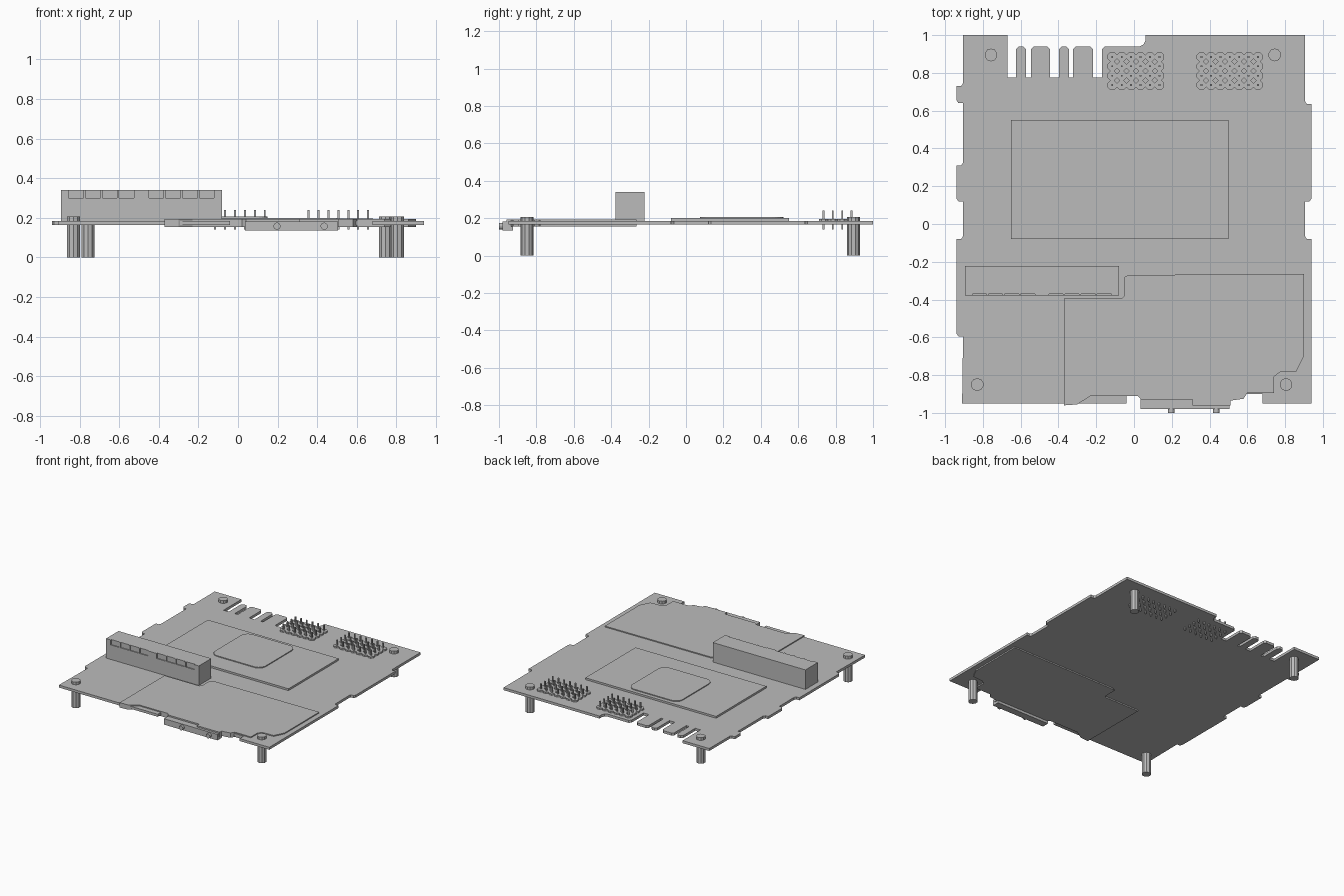
import bpy, bmesh, math

cube = bpy.data.objects.get("Cube")
if cube:
    bpy.data.objects.remove(cube, do_unlink=True)

grey = bpy.data.materials.new("plain grey")
grey.use_nodes = True
COLOUR = (0.5, 0.5, 0.5, 1)
grey.diffuse_color = COLOUR
grey.node_tree.nodes["Principled BSDF"].inputs["Base Color"].default_value = COLOUR


def finish(name, bm):
    bmesh.ops.recalc_face_normals(bm, faces=bm.faces)
    mesh = bpy.data.meshes.new(name)
    bm.to_mesh(mesh)
    bm.free()
    mesh.materials.append(grey)
    obj = bpy.data.objects.new(name, mesh)
    bpy.context.scene.collection.objects.link(obj)
    return obj


def add_prism(bm, outline, low, high):
    """Extrude a closed plan outline from low to high."""
    face = bm.faces.new([bm.verts.new((x, y, low)) for x, y in outline])
    top = bmesh.ops.extrude_face_region(bm, geom=[face])["geom"]
    verts = [v for v in top if isinstance(v, bmesh.types.BMVert)]
    bmesh.ops.translate(bm, vec=(0, 0, high - low), verts=verts)


def prism(name, outline, low, high):
    bm = bmesh.new()
    add_prism(bm, outline, low, high)
    return finish(name, bm)


def rect(x1, x2, y1, y2):
    return [(x1, y1), (x2, y1), (x2, y2), (x1, y2)]


def ring(x, y, radius, sides):
    angles = [math.tau * (i + 0.5) / sides for i in range(sides)]
    return [(x + radius * math.cos(a), y + radius * math.sin(a)) for a in angles]


def rounded(x1, x2, y1, y2, r, steps=6):
    points = []
    corners = [(x2 - r, y2 - r), (x1 + r, y2 - r), (x1 + r, y1 + r), (x2 - r, y1 + r)]
    for quarter, (cx, cy) in enumerate(corners):
        for i in range(steps + 1):
            a = math.pi / 2 * (quarter + i / steps)
            points.append((cx + r * math.cos(a), cy + r * math.sin(a)))
    return points


def stepped_side(inner, outer, breaks):
    """Side edge that jumps between two x positions, with small chamfers."""
    points, now, other = [], inner, outer
    for y in breaks:
        points += [(now, y + 0.015), (now + (other - now) * 0.3, y), (other, y)]
        now, other = other, now
    return points


BOARD_LOW, BOARD_TOP = 0.165, 0.185
FINGER_ROOT, FINGER_TIP, CUT = 0.775, 0.94, 0.015

# Main board: fingered back edge, stepped sides, notched front
board = [(-0.905, 1), (-0.67, 1), (-0.67, FINGER_ROOT)]
for a, b in [(-0.624, -0.571), (-0.545, -0.444), (-0.397, -0.344), (-0.323, -0.217)]:
    board += [(a, FINGER_ROOT), (a, FINGER_TIP - CUT), (a + CUT, FINGER_TIP),
              (b - CUT, FINGER_TIP), (b, FINGER_TIP - CUT), (b, FINGER_ROOT)]
board += [(-0.169, FINGER_ROOT), (-0.169, FINGER_TIP - CUT), (-0.154, FINGER_TIP),
          (0.03, FINGER_TIP), (0.05, 0.95), (0.06, 0.97), (0.06, 1), (0.905, 1)]
board += stepped_side(0.905, 0.94, [0.635, 0.12, -0.08])
board += [(0.94, -0.95), (0.68, -0.95), (0.68, -0.9), (-0.04, -0.9),
          (-0.04, -0.95), (-0.91, -0.95)]
left = stepped_side(-0.905, -0.94, [0.73, 0.64, 0.31, 0.12, -0.08, -0.595])
board += left[::-1]
prism("main_board", board, BOARD_LOW, BOARD_TOP)

# Shield plate wrapping the front part of the board
shield = [(-0.37, -0.395), (-0.065, -0.395), (-0.05, -0.38), (-0.05, -0.28),
          (-0.03, -0.27), (0.9, -0.265), (0.9, -0.7), (0.86, -0.78), (0.77, -0.785),
          (0.74, -0.81), (0.74, -0.895), (0.6, -0.895), (0.58, -0.925), (0.51, -0.935),
          (0.51, -0.96), (0.31, -0.96), (0.31, -0.93), (0.04, -0.93), (0.02, -0.91),
          (-0.23, -0.91), (-0.3, -0.955), (-0.37, -0.96)]
prism("shield_plate", shield, 0.155, 0.193)

# Front connector with two round screw heads
prism("front_connector", rect(0.035, 0.505, -0.98, -0.925), 0.135, 0.182)
for side, x in (("right", 0.197), ("left", 0.435)):
    bm = bmesh.new()
    add_prism(bm, ring(0, 0, 0.018, 16), 0, 0.025)
    for v in bm.verts:
        v.co = (v.co.x + x, -0.975 - v.co.z, v.co.y + 0.158)
    finish("front_screw_" + side, bm)

# Processor and its rounded lid
prism("processor", rect(-0.65, 0.5, -0.08, 0.55), BOARD_TOP, 0.2)
prism("processor_lid", rounded(-0.295, 0.15, 0.075, 0.52, 0.06), 0.2, 0.207)

# Tall socket with two rows of four shallow slots along its front top edge
socket = prism("tall_socket", rect(-0.895, -0.08, -0.378, -0.222), BOARD_TOP, 0.34)
bm = bmesh.new()
for start in (-0.855, -0.45):
    for i in range(4):
        x = start + i * 0.085
        add_prism(bm, rect(x, x + 0.075, -0.4, -0.37), 0.3, 0.36)
cutter = finish("slot_cutter", bm)
cutter.hide_render = True
cutter.hide_viewport = True
cut = socket.modifiers.new("slots", "BOOLEAN")
cut.operation = "DIFFERENCE"
cut.solver = "EXACT"
cut.object = cutter

# Pin headers: chamfered cells with a pin through each
PITCH_X, PITCH_Y = 0.05, 0.05
for name, x1, columns in (("middle", -0.14, 6), ("left", 0.332, 7)):
    cells, pins = bmesh.new(), bmesh.new()
    for i in range(columns):
        for j in range(4):
            x = x1 + PITCH_X * (i + 0.5)
            y = 0.71 + PITCH_Y * (j + 0.5)
            add_prism(cells, ring(x, y, 0.0271, 8), BOARD_TOP, 0.197)
            add_prism(pins, ring(x, y, 0.007, 4), 0.14, 0.24)
    finish("pin_header_" + name, cells)
    finish("header_pins_" + name, pins)

# Corner standoffs with caps above the board
for name, x, y in (("front_right", -0.83, -0.85), ("front_left", 0.805, -0.85),
                   ("back_right", -0.757, 0.895), ("back_left", 0.745, 0.895)):
    prism("standoff_" + name, ring(x, y, 0.034, 10), 0, 0.207)
